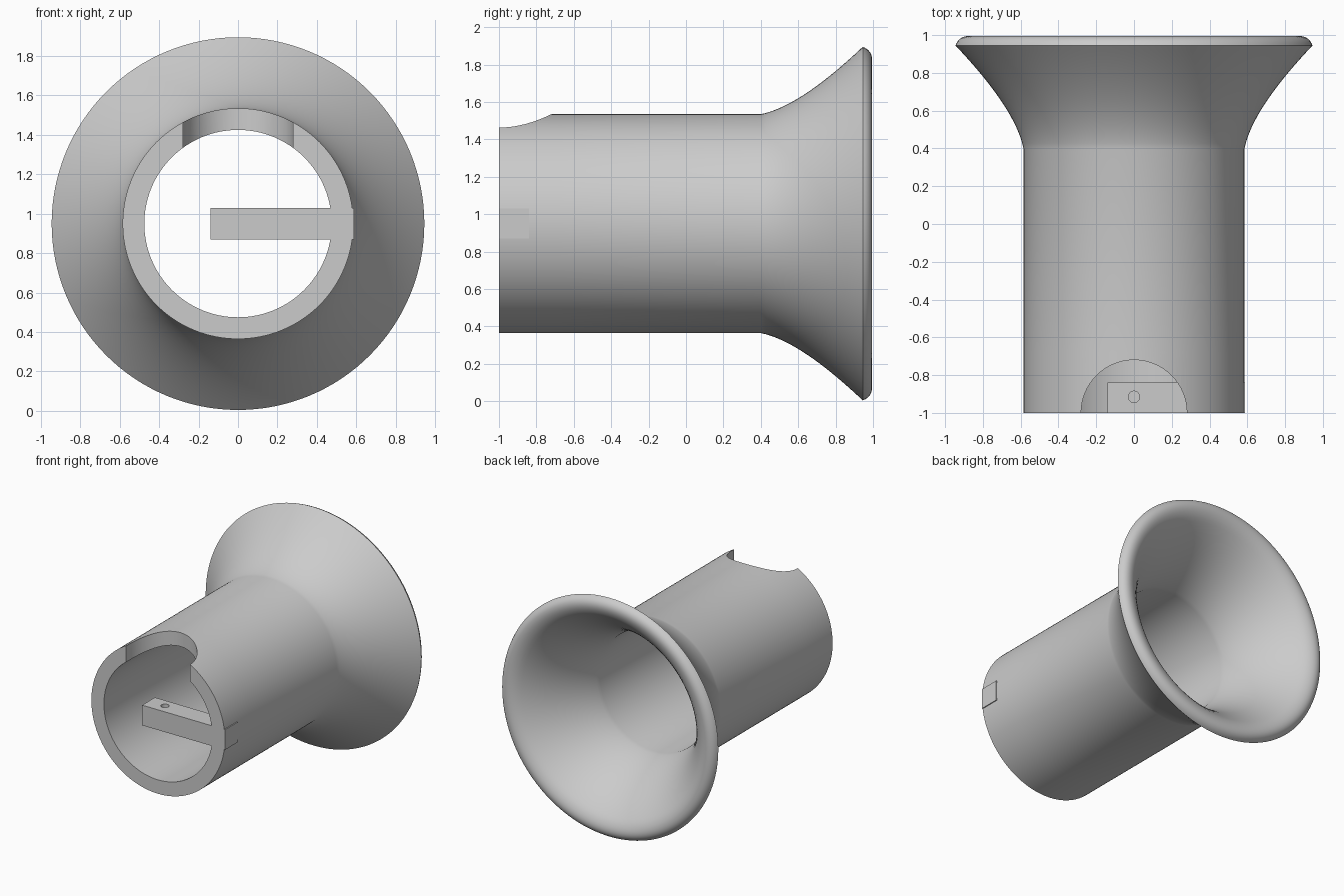
import bpy, bmesh, math
from mathutils import Vector, Matrix
from mathutils.geometry import interpolate_bezier

if "Cube" in bpy.data.objects:
    bpy.data.objects.remove(bpy.data.objects["Cube"])

AXIS_Z = 0.95
OUTER, INNER = 0.585, 0.475

grey = bpy.data.materials.new("plain grey")
grey.use_nodes = True
colour = (0.6, 0.6, 0.6, 1)
grey.diffuse_color = colour
grey.node_tree.nodes["Principled BSDF"].inputs["Base Color"].default_value = colour


def make_object(name, bm):
    bmesh.ops.recalc_face_normals(bm, faces=bm.faces)
    mesh = bpy.data.meshes.new(name)
    bm.to_mesh(mesh)
    bm.free()
    mesh.materials.append(grey)
    obj = bpy.data.objects.new(name, mesh)
    bpy.context.collection.objects.link(obj)
    return obj


def curve(points, count):
    return [tuple(p) for p in interpolate_bezier(*[Vector(p) for p in points], count)]


def lathe(name, profile, steps=128):
    """Revolve a closed (radius, y) profile around the horizontal axis."""
    bm = bmesh.new()
    rings = []
    for i in range(steps):
        a = math.tau * i / steps
        rings.append([bm.verts.new((r * math.cos(a), y, AXIS_Z + r * math.sin(a)))
                      for r, y in profile])
    n = len(profile)
    for i in range(steps):
        here, after = rings[i], rings[(i + 1) % steps]
        for j in range(n):
            k = (j + 1) % n
            bm.faces.new((here[j], here[k], after[k], after[j]))
    return make_object(name, bm)


def cylinder_cutter(name, radius, depth, centre, segments):
    bm = bmesh.new()
    bmesh.ops.create_cone(bm, cap_ends=True, segments=segments, radius1=radius,
                          radius2=radius, depth=depth,
                          matrix=Matrix.Translation(centre))
    return make_object(name, bm)


def cut(target, cutter):
    mod = target.modifiers.new("cut", "BOOLEAN")
    mod.operation, mod.solver, mod.object = "DIFFERENCE", "EXACT", cutter
    bpy.context.view_layer.objects.active = target
    bpy.ops.object.modifier_apply(modifier=mod.name)
    bpy.data.objects.remove(cutter)


def smooth(obj):
    bpy.ops.object.select_all(action="DESELECT")
    obj.select_set(True)
    bpy.context.view_layer.objects.active = obj
    bpy.ops.object.shade_smooth_by_angle(angle=math.radians(35))


# Tube with flared bell and rounded lip
outer_flare = curve([(OUTER, 0.4), (0.62, 0.57), (0.78, 0.77), (0.945, 0.945)], 20)
lip = curve([(0.945, 0.945), (0.93, 0.99), (0.88, 1.02), (0.8, 0.965)], 12)[1:-1]
inner_flare = curve([(0.8, 0.965), (0.66, 0.85), (0.51, 0.6), (INNER, 0.4)], 20)
profile = [(OUTER, -1), (OUTER, -0.68)] + outer_flare + lip + inner_flare
profile += [(INNER, -0.68), (INNER, -1)]
horn = lathe("flared_tube", profile)

# Round notch through the top wall at the front
cut(horn, cylinder_cutter("notch_cutter", 0.28, 0.8, (0, -1, AXIS_Z + 0.6), 64))
smooth(horn)

# Cross bar fixed into the left wall, with a small pin hole
bm = bmesh.new()
bmesh.ops.create_cube(bm, size=1)
bmesh.ops.scale(bm, vec=(0.727, 0.16, 0.16), verts=bm.verts)
bmesh.ops.translate(bm, vec=(0.2235, -0.92, AXIS_Z), verts=bm.verts)
bar = make_object("cross_bar", bm)
cut(bar, cylinder_cutter("pin_hole_cutter", 0.03, 0.5, (0, -0.915, AXIS_Z), 32))
smooth(bar)
